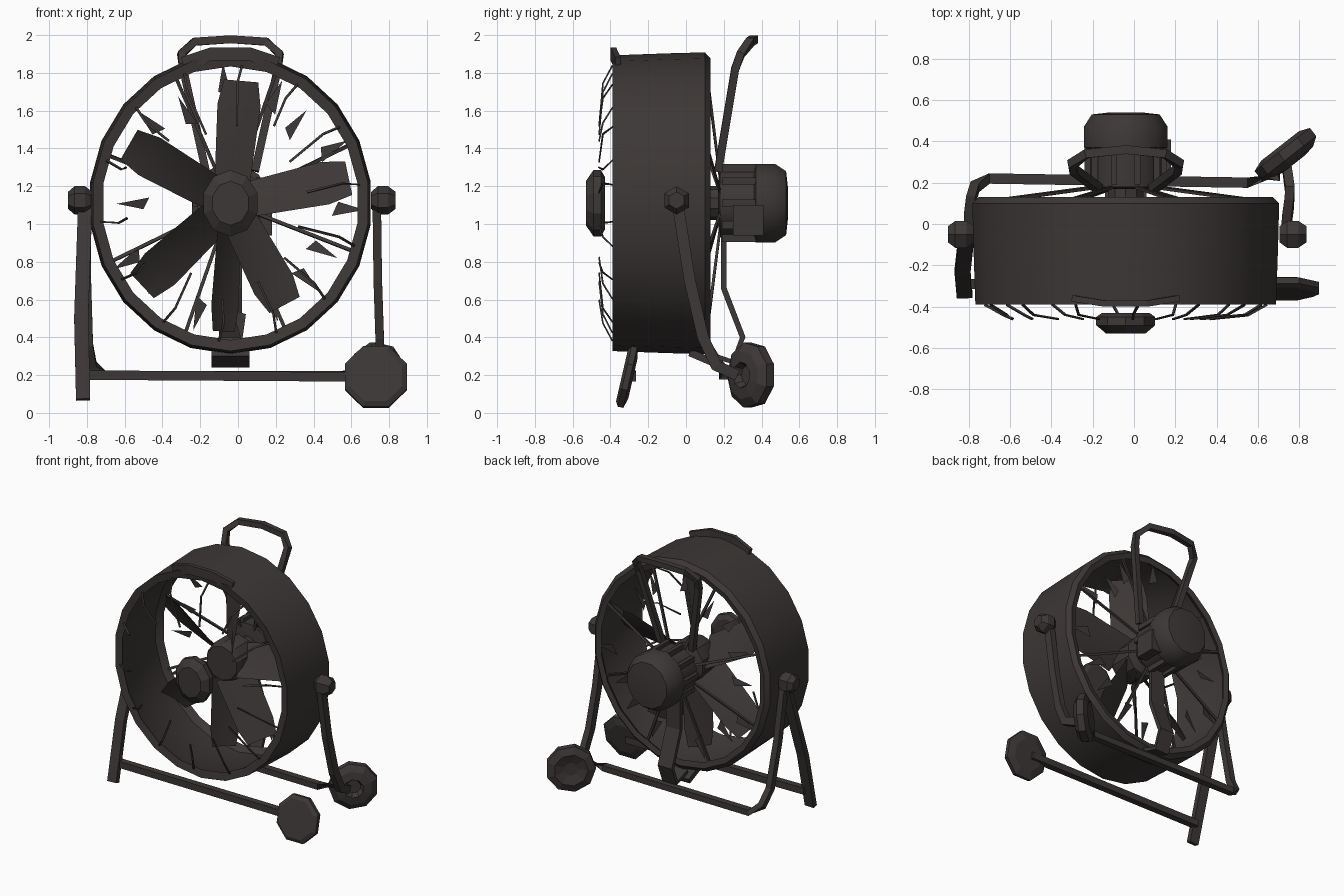
import bpy, bmesh, math, random
from mathutils import Vector, Matrix

random.seed(4)
cube = bpy.data.objects.get("Cube")
if cube:
    bpy.data.objects.remove(cube, do_unlink=True)

mat = bpy.data.materials.new("charcoal metal")
mat.use_nodes = True
COL = (0.046, 0.039, 0.037, 1)
mat.diffuse_color = COL
bsdf = mat.node_tree.nodes["Principled BSDF"]
bsdf.inputs["Base Color"].default_value = COL
bsdf.inputs["Roughness"].default_value = 0.8

CX, CZ = -0.04, 1.11          # fan axis, which runs along y
AXIS = Vector((CX, 0, CZ))


def finish(name, bm, smooth=0):
    bmesh.ops.recalc_face_normals(bm, faces=bm.faces)
    me = bpy.data.meshes.new(name)
    bm.to_mesh(me)
    bm.free()
    me.materials.append(mat)
    ob = bpy.data.objects.new(name, me)
    bpy.context.collection.objects.link(ob)
    if smooth:
        bpy.ops.object.select_all(action='DESELECT')
        ob.select_set(True)
        bpy.context.view_layer.objects.active = ob
        bpy.ops.object.shade_smooth_by_angle(angle=math.radians(smooth))
    return ob


def lathe(name, profile, n, sz=1.0, closed=False, smooth=0, matrix=None):
    """Turn (radius, y) points about the y axis, stretched by sz in z."""
    bm = bmesh.new()
    rings = [[bm.verts.new((r * math.cos(a), y, r * sz * math.sin(a)))
              for a in (math.tau * (i + 0.5) / n for i in range(n))] for r, y in profile]
    pairs = list(zip(rings, rings[1:])) + ([(rings[-1], rings[0])] if closed else [])
    for p, q in pairs:
        for i in range(n):
            j = (i + 1) % n
            bm.faces.new((p[i], p[j], q[j], q[i]))
    if not closed:
        bm.faces.new(rings[0])
        bm.faces.new(rings[-1])
    bm.transform(matrix or Matrix.Translation(AXIS))
    return finish(name, bm, smooth)


def bar(name, points, w, t=None, across=(1, 0, 0), closed=False):
    """Sweep a rectangle, w wide along 'across' and t thick, through points."""
    t = t or w
    pts = [Vector(p) for p in points]
    bm = bmesh.new()
    rings = []
    for i, p in enumerate(pts):
        d = (pts[min(i + 1, len(pts) - 1)] - pts[max(i - 1, 0)]).normalized()
        side = Vector(across)
        side = (side - d * side.dot(d))
        if side.length < 0.2:
            side = Vector((0, 0, 1)) - d * d.z
        side.normalize()
        up = d.cross(side)
        rings.append([bm.verts.new(p + side * sx * w / 2 + up * sy * t / 2)
                      for sx, sy in ((-1, -1), (1, -1), (1, 1), (-1, 1))])
    for p, q in zip(rings, rings[1:]):
        for i in range(4):
            bm.faces.new((p[i], p[i - 1], q[i - 1], q[i]))
    bm.faces.new(rings[0])
    bm.faces.new(rings[-1])
    return finish(name, bm)


def polar(a, r, y):
    return (CX + r * math.cos(a), y, CZ + r * 1.06 * math.sin(a))


# drum housing with rolled front and back lips
lathe("drum_housing", [(0.735, -0.39), (0.745, -0.1), (0.75, 0.1), (0.72, 0.13),
                       (0.68, 0.12), (0.715, 0.07), (0.70, -0.35), (0.68, -0.38)],
      22, 1.065, True, 35)

# motor, shaft hub and front cap
lathe("motor", [(0.12, 0.17), (0.18, 0.18), (0.18, 0.36), (0.21, 0.37),
                (0.21, 0.47), (0.17, 0.53), (0.08, 0.54)], 12, 1.03, smooth=35)
for k in range(10):
    a = math.tau * k / 10
    bar("motor_fin", [polar(a, 0.185, 0.19), polar(a, 0.185, 0.37)], 0.03, 0.04)
lathe("shaft_hub", [(0.13, -0.14), (0.15, -0.1), (0.15, 0.06), (0.09, 0.08), (0.09, 0.18)],
      10, smooth=30)
lathe("front_cap", [(0.10, -0.53), (0.15, -0.49), (0.15, -0.45), (0.12, -0.43)], 10, 1.17)
bm = bmesh.new()
bmesh.ops.create_cube(bm, size=1, matrix=Matrix.Translation((0.14, 0.33, 1.02))
                      @ Matrix.Diagonal((0.08, 0.16, 0.16, 1)))
finish("terminal_box", bm)

# twisted blades, each a thin curved strip widening outwards
for deg, length in ((85, 0.65), (12, 0.64), (-62, 0.61), (-93, 0.68), (-137, 0.64), (150, 0.62)):
    a = math.radians(deg)
    radial = Vector((math.cos(a), 0, math.sin(a)))
    tang = Vector((-math.sin(a), 0, math.cos(a)))
    width = 0.07 if deg == -93 else 0.11
    bm = bmesh.new()
    rows = []
    for f in (0.18, 0.45, 0.8, 1.0):
        half = width * (0.8 + 0.3 * f) * (0.75 if f == 1 else 1)
        pitch = 0.11 - 0.05 * f
        rows.append([bm.verts.new(AXIS + radial * length * f + tang * half * s
                                  + Vector((0, -0.06 + s * pitch + 0.02 * (s == 0), 0)))
                     for s in (-1, 0, 1)])
    for p, q in zip(rows, rows[1:]):
        for i in range(2):
            bm.faces.new((p[i], p[i + 1], q[i + 1], q[i]))
    bmesh.ops.solidify(bm, geom=bm.faces[:], thickness=0.012)
    finish("fan_blade", bm, 40)

# thin broken guard wires in front and behind
for k in range(14):
    a = math.tau * (k + 0.3) / 14
    end = random.uniform(0.35, 0.6)
    bar("front_guard_wire", [polar(a, 0.69, -0.39), polar(a + 0.03, 0.6, -0.44),
                             polar(a, end, -0.46)], 0.012, 0.008)
for k in range(8):
    a = math.tau * (k + 0.55) / 8
    bar("rear_guard_strut", [polar(a, 0.70, 0.11), polar(a, 0.14, 0.18)], 0.018, 0.014)
for k in range(16):
    a = math.tau * k / 16 + random.uniform(-0.1, 0.1)
    r = random.uniform(0.42, 0.55)
    bm = bmesh.new()
    bm.faces.new([bm.verts.new(polar(a + da, rr, y)) for da, rr, y in
                  ((-0.06, r, 0.12), (0.07, r + 0.03, 0.13), (0.01, r + 0.17, 0.11))])
    finish("guard_shard", bm)

# support under the motor, and bottom bracket
bar("motor_support", [(CX, 0.2, 0.95), (CX, 0.2, 0.66), (CX, 0.3, 0.4),
                      (CX, 0.25, 0.27), (CX, 0.12, 0.31)], 0.12, 0.03)
bar("bottom_bracket", [(CX, 0.02, 0.32), (CX, 0.16, 0.26)], 0.2, 0.04)

# carrying handle
half = [(0.13, 0.17, 1.28), (0.25, 0.26, 1.82), (0.26, 0.29, 1.90), (0.19, 0.34, 1.965)]
pts = [(CX - x, y, z) for x, y, z in half]
pts += [(CX, 0.36, 1.978)] + [(CX + x, y, z) for x, y, z in reversed(half)]
bar("handle", pts, 0.042, 0.042, (0, 1, 0))
bar("drum_top_clip", [(CX - 0.25, -0.36, 1.85), (CX - 0.1, -0.385, 1.90),
                      (CX + 0.1, -0.385, 1.90), (CX + 0.25, -0.36, 1.85)], 0.03, 0.07, (0, 1, 0))

# pivot knobs on both sides of the drum
for x in (-0.84, 0.765):
    turn = Matrix.Translation((x, -0.05, 1.125)) @ Matrix.Rotation(math.pi / 2, 4, 'Z')
    lathe("pivot_knob", [(0.045, -0.07), (0.075, -0.03), (0.075, 0.025), (0.045, 0.06)],
          6, matrix=turn)

# stand: rear tube loop, left front leg and front cross bar
bar("rear_frame", [(-0.80, -0.04, 1.08), (-0.80, 0.03, 0.7), (-0.79, 0.11, 0.36),
                   (-0.77, 0.18, 0.25), (-0.70, 0.22, 0.2), (0.55, 0.2, 0.2),
                   (0.70, 0.24, 0.23)], 0.045, 0.05)
bar("right_rear_leg", [(0.735, -0.04, 1.08), (0.74, 0.02, 0.7), (0.75, 0.09, 0.4),
                       (0.755, 0.16, 0.25), (0.74, 0.27, 0.2)], 0.045, 0.06)
bar("left_front_leg", [(-0.81, -0.05, 1.08), (-0.83, -0.23, 0.5), (-0.82, -0.34, 0.07)],
    0.075, 0.04)
bar("front_cross_bar", [(-0.81, -0.29, 0.2), (0.70, -0.29, 0.19)], 0.05, 0.05, (0, 0, 1))

# wheels, both knocked askew
front = (Matrix.Translation((0.73, -0.31, 0.19)) @ Matrix.Rotation(math.radians(-13), 4, 'X'))
lathe("front_wheel", [(0.15, -0.03), (0.178, -0.015), (0.178, 0.015), (0.12, 0.03)],
      8, matrix=front)
rear = (Matrix.Translation((0.74, 0.34, 0.2)) @ Matrix.Rotation(math.radians(38), 4, 'Z'))
lathe("rear_wheel", [(0.05, -0.02), (0.07, -0.06), (0.13, -0.05), (0.175, -0.02),
                     (0.175, 0.03), (0.12, 0.05), (0.05, 0.03)], 9, matrix=rear)
